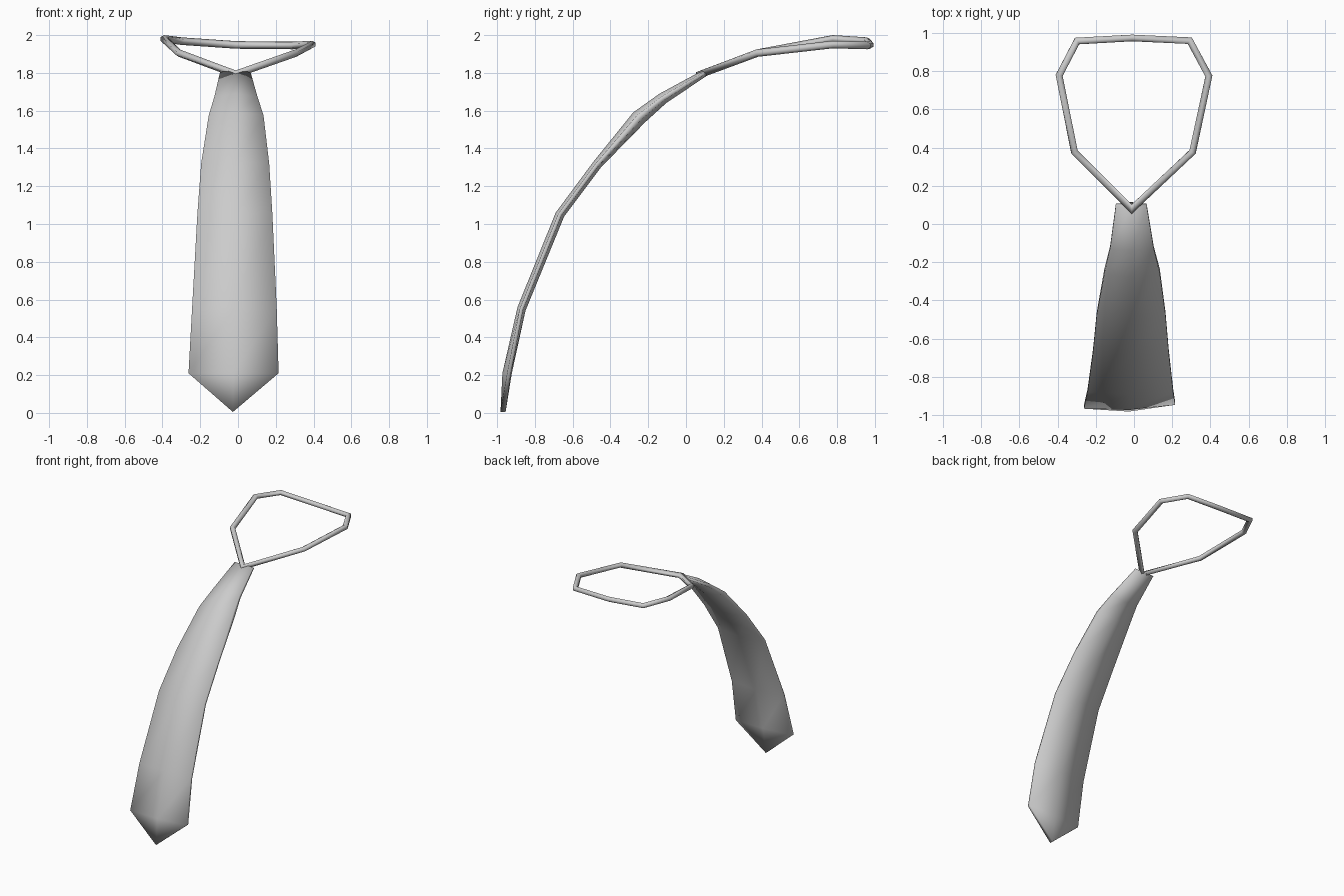
import bpy, bmesh, math
from mathutils import Vector

cube = bpy.data.objects.get("Cube")
if cube:
    bpy.data.objects.remove(cube, do_unlink=True)

GREY = (0.6, 0.6, 0.6, 1.0)
mat = bpy.data.materials.new("grey_cloth")
mat.use_nodes = True
mat.diffuse_color = GREY
bsdf = next(n for n in mat.node_tree.nodes if n.type == 'BSDF_PRINCIPLED')
bsdf.inputs["Base Color"].default_value = GREY


def finish(name, bm):
    bmesh.ops.recalc_face_normals(bm, faces=bm.faces)
    for f in bm.faces:
        f.smooth = True
    me = bpy.data.meshes.new(name)
    bm.to_mesh(me)
    bm.free()
    me.materials.append(mat)
    ob = bpy.data.objects.new(name, me)
    bpy.context.collection.objects.link(ob)
    return ob


def bridge(bm, a, b):
    n = len(a)
    for i in range(n):
        bm.faces.new((a[i], a[(i + 1) % n], b[(i + 1) % n], b[i]))


# Blade: thin six-point sections following the arc
# left x, right x, front (y, z), back (y, z)
ROWS = [
    (-0.262, 0.215, (-0.972, 0.21), (-0.922, 0.21)),
    (-0.243, 0.205, (-0.892, 0.56), (-0.850, 0.54)),
    (-0.215, 0.182, (-0.690, 1.06), (-0.645, 1.04)),
    (-0.195, 0.165, (-0.490, 1.33), (-0.450, 1.30)),
    (-0.155, 0.135, (-0.280, 1.59), (-0.215, 1.54)),
    (-0.125, 0.103, (-0.140, 1.69), (-0.105, 1.64)),
    (-0.095, 0.066, (0.085, 1.812), (0.115, 1.788)),
]
bm = bmesh.new()
rings = []
for k, (xl, xr, front, back) in enumerate(ROWS):
    f, b = Vector((0, *front)), Vector((0, *back))
    mid = (xl + xr) / 2
    twist = 0.01 if k == 0 else 0.0
    ring = []
    for x, t, dy in ((xl, 0.3, -twist), (mid, 0, 0), (xr, 0.3, twist),
                     (xr, 0.7, twist), (mid, 1, 0), (xl, 0.7, -twist)):
        p = f.lerp(b, t)
        ring.append(bm.verts.new((x, p.y + dy, p.z)))
    rings.append(ring)
for a, b in zip(rings, rings[1:]):
    bridge(bm, a, b)
bm.faces.new(rings[-1][:3] + rings[-1][3:])

# Pointed tip
tf = bm.verts.new((-0.027, -0.982, 0.005))
tb = bm.verts.new((-0.027, -0.955, 0.005))
fl, fc, fr, br, bc, bl = rings[0]
for face in ((fl, fc, tf), (fc, fr, tf), (br, bc, tb), (bc, bl, tb),
             (fl, tf, tb, bl), (fr, br, tb, tf)):
    bm.faces.new(face)
finish("tie_blade", bm)

# Neck loop: closed tube with mitred corners
PATH = [Vector(p) for p in (
    (-0.012, 0.078, 1.793), (0.307, 0.378, 1.905), (0.392, 0.775, 1.950),
    (0.292, 0.960, 1.945), (-0.010, 0.974, 1.948), (-0.298, 0.958, 1.968),
    (-0.392, 0.778, 1.980), (-0.312, 0.378, 1.905))]
R, SIDES = 0.02, 6
bm = bmesh.new()
loops = []
n = len(PATH)
for i, p in enumerate(PATH):
    d0 = (p - PATH[i - 1]).normalized()
    d1 = (PATH[(i + 1) % n] - p).normalized()
    tan = (d0 + d1).normalized()
    side = Vector((tan.y, -tan.x, 0)).normalized()
    up = side.cross(tan).normalized()
    miter = 1 / max(tan.dot(d1), 0.5)
    loop = []
    for s in range(SIDES):
        a = 2 * math.pi * (s + 0.5) / SIDES
        loop.append(bm.verts.new(p + side * (R * miter * math.cos(a)) + up * (R * math.sin(a))))
    loops.append(loop)
for i in range(n):
    bridge(bm, loops[i], loops[(i + 1) % n])
finish("neck_loop", bm)
